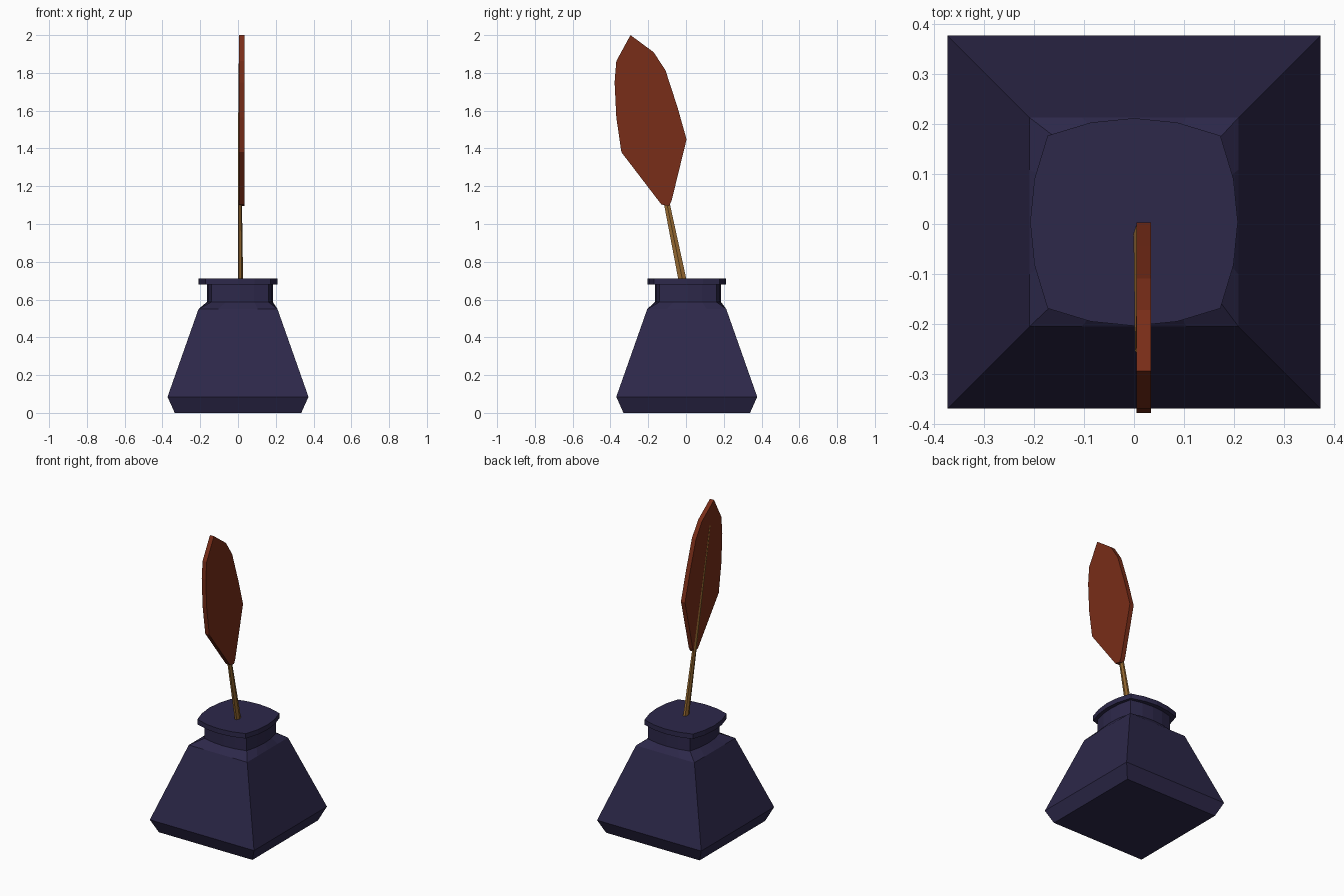
import bpy, bmesh, math
from mathutils import Vector

if "Cube" in bpy.data.objects:
    bpy.data.objects.remove(bpy.data.objects["Cube"])


def material(name, rgb):
    m = bpy.data.materials.new(name)
    m.diffuse_color = (*rgb, 1)
    m.use_nodes = True
    m.node_tree.nodes["Principled BSDF"].inputs["Base Color"].default_value = m.diffuse_color
    return m


def make_object(name, bm, mat):
    bmesh.ops.recalc_face_normals(bm, faces=bm.faces)
    mesh = bpy.data.meshes.new(name)
    bm.to_mesh(mesh)
    bm.free()
    mesh.materials.append(mat)
    ob = bpy.data.objects.new(name, mesh)
    bpy.context.collection.objects.link(ob)
    return ob


def square_ring(corner, bulge, z, cx=0.0, cy=0.004):
    """Square outline with four segments per side, sides bowed outward."""
    pts = []
    for side in range(4):
        c, s = round(math.cos(side * math.pi / 2)), round(math.sin(side * math.pi / 2))
        for i in range(4):
            t = -1 + i / 2
            x, y = t * corner, -(corner + bulge * (1 - t * t))
            pts.append((cx + c * x - s * y, cy + s * x + c * y, z))
    return pts


def loft(name, rings, mat):
    bm = bmesh.new()
    loops = [[bm.verts.new(p) for p in r] for r in rings]
    n = len(loops[0])
    for a, b in zip(loops, loops[1:]):
        for i in range(n):
            j = (i + 1) % n
            bm.faces.new((a[i], a[j], b[j], b[i]))
    bm.faces.new(loops[0][::-1])
    bm.faces.new(loops[-1])
    return make_object(name, bm, mat)


glass = material("ink_glass", (0.026, 0.021, 0.068))
rust = material("feather_rust", (0.19, 0.026, 0.009))
tan = material("quill_tan", (0.30, 0.14, 0.03))

# Bottle: square tapered body, shoulder and bowed neck
loft("bottle", [
    square_ring(0.335, 0, 0.0),
    square_ring(0.373, 0, 0.085),
    square_ring(0.209, 0, 0.55),
    square_ring(0.151, 0.024, 0.587, 0.01, 0.01),
    square_ring(0.151, 0.024, 0.69, 0.01, 0.01),
], glass)

# Lip
loft("lip", [square_ring(0.173, 0.035, z) for z in (0.68, 0.712)], glass)

# Quill shaft: tapered six-sided rod leaning backward into the feather
base, tip = Vector((0.013, -0.018, 0.70)), Vector((0.006, -0.253, 1.85))
rings = []
for centre, rx, ry in ((base, 0.014, 0.024), (tip, 0.004, 0.005)):
    rings.append([centre + Vector((rx * math.sin(a), ry * math.cos(a), -0.2 * -ry * math.cos(a)))
                  for a in (math.pi * (k + 0.5) / 3 for k in range(6))])
loft("quill_shaft", rings, tan)

# Feather vane: flat outline in the side plane
outline = [(-0.294, 2.0), (-0.172, 1.91), (-0.109, 1.815), (-0.045, 1.618),
           (0.003, 1.448), (-0.077, 1.12), (-0.09, 1.095), (-0.13, 1.103),
           (-0.342, 1.38), (-0.369, 1.565), (-0.378, 1.75), (-0.369, 1.862)]
loft("feather", [[(x, y, z) for y, z in outline] for x in (0.005, 0.034)], rust)
